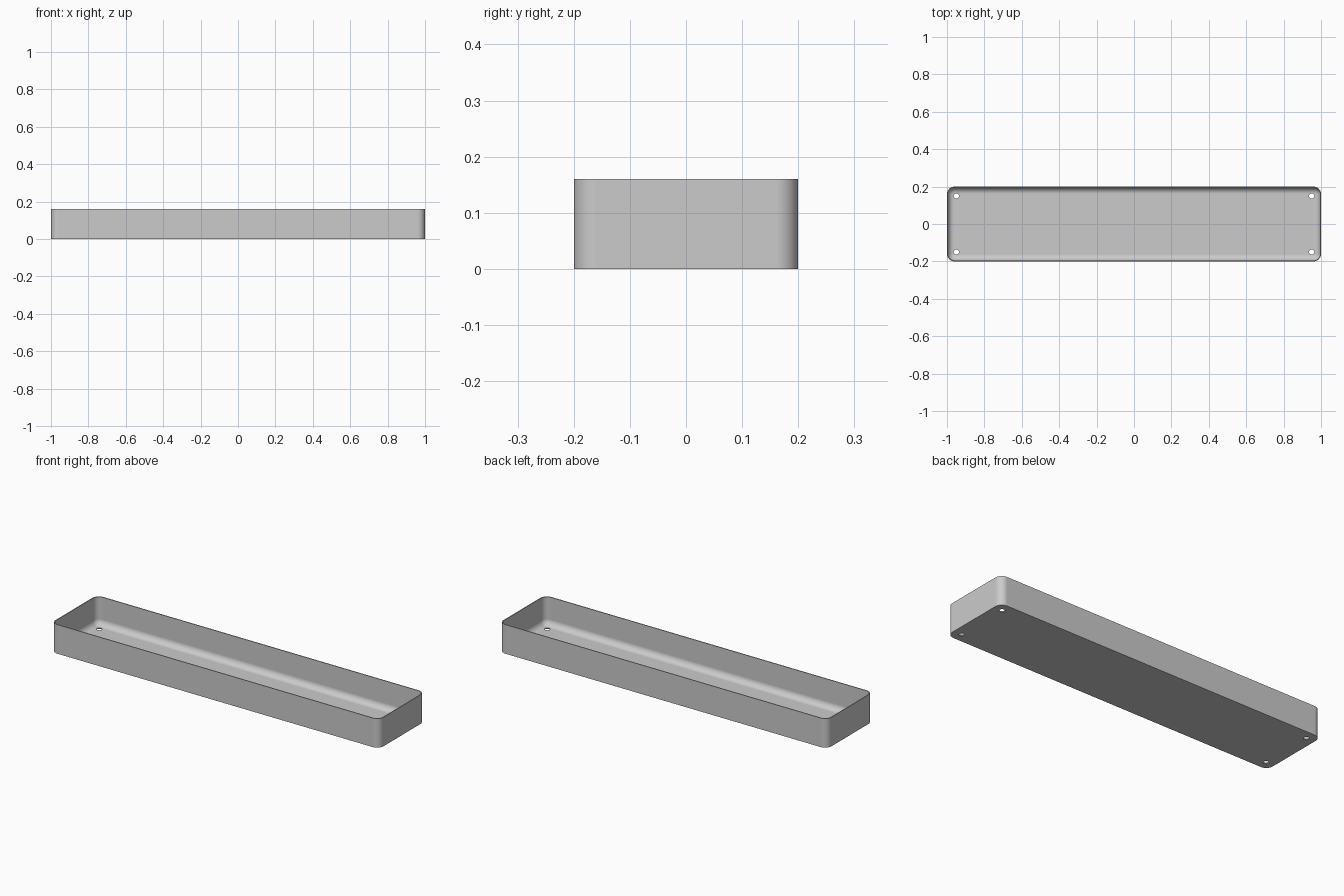
import bpy, bmesh
from math import pi, sin, cos, radians

cube = bpy.data.objects.get("Cube")
if cube:
    bpy.data.objects.remove(cube, do_unlink=True)

HALF_X, HALF_Y, HEIGHT = 1.0, 0.2, 0.16
CORNER = 0.04        # outer corner radius
WALL = 0.005         # wall and floor thickness
FILLET = 0.033       # inner radius between wall and floor
STEPS = 10

grey = bpy.data.materials.new("grey")
grey.use_nodes = True
colour = (0.6, 0.6, 0.6, 1)
grey.diffuse_color = colour
grey.node_tree.nodes["Principled BSDF"].inputs["Base Color"].default_value = colour


def ring(bm, inset, z):
    """Rounded rectangle of vertices, moved inwards by inset."""
    r = CORNER - inset
    verts = []
    for i, (sx, sy) in enumerate([(1, 1), (-1, 1), (-1, -1), (1, -1)]):
        for s in range(STEPS + 1):
            a = pi / 2 * (i + s / STEPS)
            verts.append(bm.verts.new((sx * (HALF_X - CORNER) + r * cos(a),
                                       sy * (HALF_Y - CORNER) + r * sin(a), z)))
    return verts


# Tray: outer wall, rim, inner wall and filleted floor
profile = [(0, 0), (0, HEIGHT), (WALL, HEIGHT)]
for s in range(STEPS + 1):
    a = pi / 2 * s / STEPS
    profile.append((WALL + FILLET * (1 - cos(a)), WALL + FILLET * (1 - sin(a))))

bm = bmesh.new()
rings = [ring(bm, d, z) for d, z in profile]
for low, high in zip(rings, rings[1:]):
    for i in range(len(low)):
        j = (i + 1) % len(low)
        bm.faces.new((low[i], low[j], high[j], high[i]))
bm.faces.new(rings[0])
bm.faces.new(rings[-1])
bmesh.ops.recalc_face_normals(bm, faces=bm.faces)
mesh = bpy.data.meshes.new("tray")
bm.to_mesh(mesh)
bm.free()
mesh.materials.append(grey)
tray = bpy.data.objects.new("tray", mesh)
bpy.context.collection.objects.link(tray)

# Four screw holes through the floor
bm = bmesh.new()
for sx in (-1, 1):
    for sy in (-1, 1):
        made = bmesh.ops.create_cone(bm, cap_ends=True, segments=32,
                                     radius1=0.014, radius2=0.014, depth=0.1)
        bmesh.ops.translate(bm, verts=made["verts"], vec=(sx * 0.95, sy * 0.15, 0))
cut_mesh = bpy.data.meshes.new("hole_cutter")
bm.to_mesh(cut_mesh)
bm.free()
cut_mesh.materials.append(grey)
cutter = bpy.data.objects.new("hole_cutter", cut_mesh)
bpy.context.collection.objects.link(cutter)
cutter.hide_render = True

holes = tray.modifiers.new("holes", 'BOOLEAN')
holes.operation = 'DIFFERENCE'
holes.solver = 'EXACT'
holes.object = cutter

bpy.ops.object.select_all(action='DESELECT')
bpy.context.view_layer.objects.active = tray
tray.select_set(True)
bpy.ops.object.modifier_apply(modifier="holes")
bpy.data.objects.remove(cutter, do_unlink=True)

# Smooth rounds with crisp rim and flat panels
bpy.ops.object.shade_smooth_by_angle(angle=radians(35))
normals = tray.modifiers.new("flat_panels", 'WEIGHTED_NORMAL')
normals.keep_sharp = True
